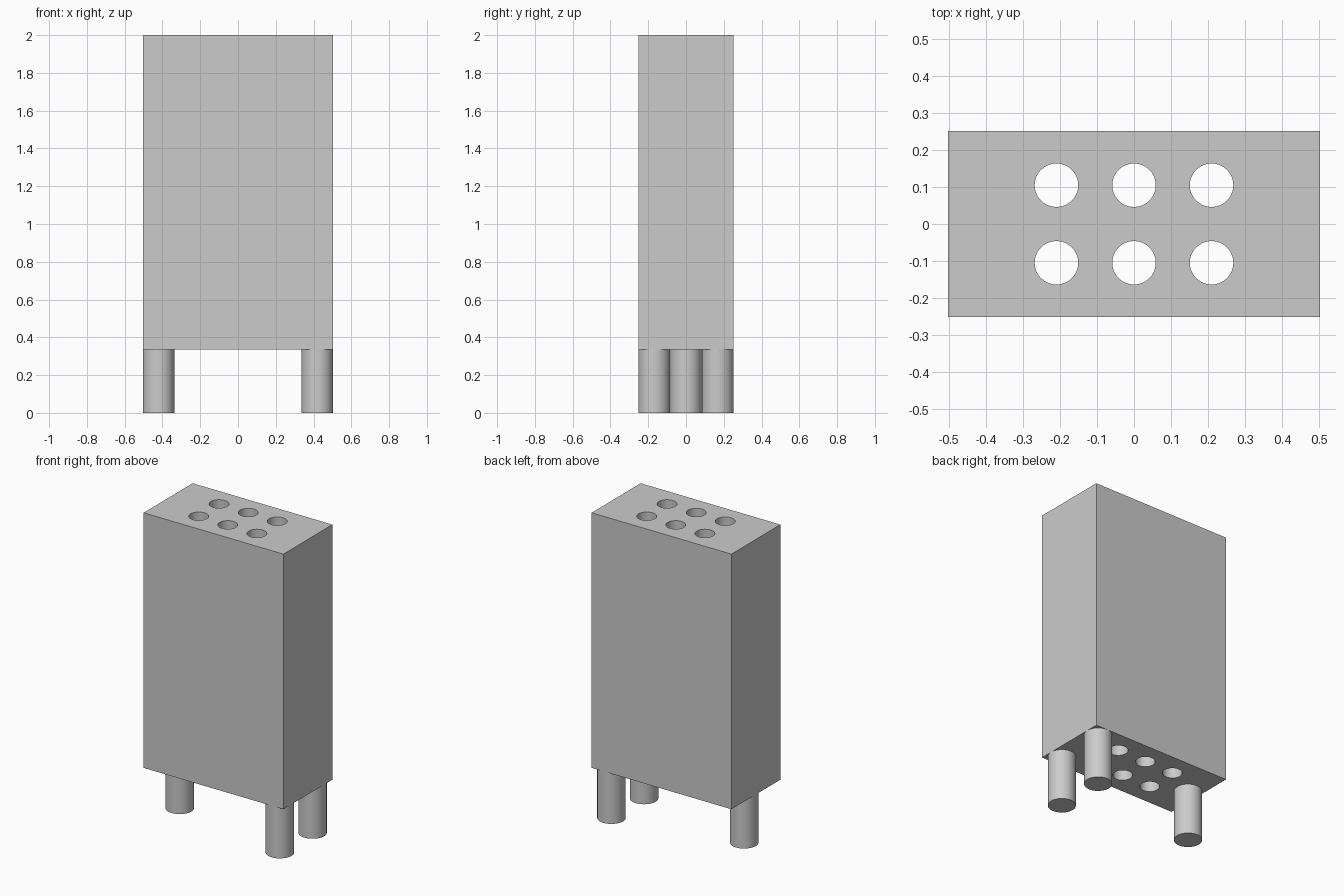
import bpy, bmesh, math
from mathutils import Matrix

old = bpy.data.objects.get("Cube")
if old:
    bpy.data.objects.remove(old, do_unlink=True)

U = 2 / 11.9                      # design unit: the whole model is 11.9 units tall
LEG_H, TOP = 2 * U, 2.0

grey = bpy.data.materials.new("plain grey")
grey.use_nodes = True
grey.diffuse_color = (0.6, 0.6, 0.6, 1)
bsdf = next(n for n in grey.node_tree.nodes if n.type == 'BSDF_PRINCIPLED')
bsdf.inputs["Base Color"].default_value = grey.diffuse_color


def make_object(name, bm):
    mesh = bpy.data.meshes.new(name)
    bm.to_mesh(mesh)
    bm.free()
    mesh.materials.append(grey)
    obj = bpy.data.objects.new(name, mesh)
    bpy.context.collection.objects.link(obj)
    return obj


def add_cylinder(bm, x, y, z0, z1, radius):
    bmesh.ops.create_cone(bm, cap_ends=True, segments=64, radius1=radius, radius2=radius,
                          depth=z1 - z0, matrix=Matrix.Translation((x, y, (z0 + z1) / 2)))


def activate(obj):
    bpy.ops.object.select_all(action='DESELECT')
    obj.select_set(True)
    bpy.context.view_layer.objects.active = obj


# Body block
bm = bmesh.new()
size = Matrix.Diagonal((6 * U, 3 * U, TOP - LEG_H, 1))
bmesh.ops.create_cube(bm, size=1, matrix=Matrix.Translation((0, 0, (TOP + LEG_H) / 2)) @ size)
body = make_object("body", bm)

# Six round holes running right through the body
bm = bmesh.new()
for col in (-1, 0, 1):
    for row in (-1, 1):
        add_cylinder(bm, col * 1.25 * U, row * 0.625 * U, LEG_H - 0.1, TOP + 0.1, 0.35 * U)
cutter = make_object("hole_cutter", bm)
cutter.hide_render = True

activate(body)
cut = body.modifiers.new("holes", 'BOOLEAN')
cut.operation = 'DIFFERENCE'
cut.solver = 'EXACT'
cut.object = cutter
bpy.ops.object.modifier_apply(modifier=cut.name)
bpy.data.objects.remove(cutter, do_unlink=True)
bpy.ops.object.shade_smooth_by_angle(angle=math.radians(30))

# Three legs: a pair on the left end, one centred on the right end
for name, x, y in (("left_front_leg", 2.5, -1), ("left_back_leg", 2.5, 1), ("right_leg", -2.5, 0)):
    bm = bmesh.new()
    add_cylinder(bm, x * U, y * U, 0, LEG_H, U / 2)
    activate(make_object(name, bm))
    bpy.ops.object.shade_smooth_by_angle(angle=math.radians(30))
